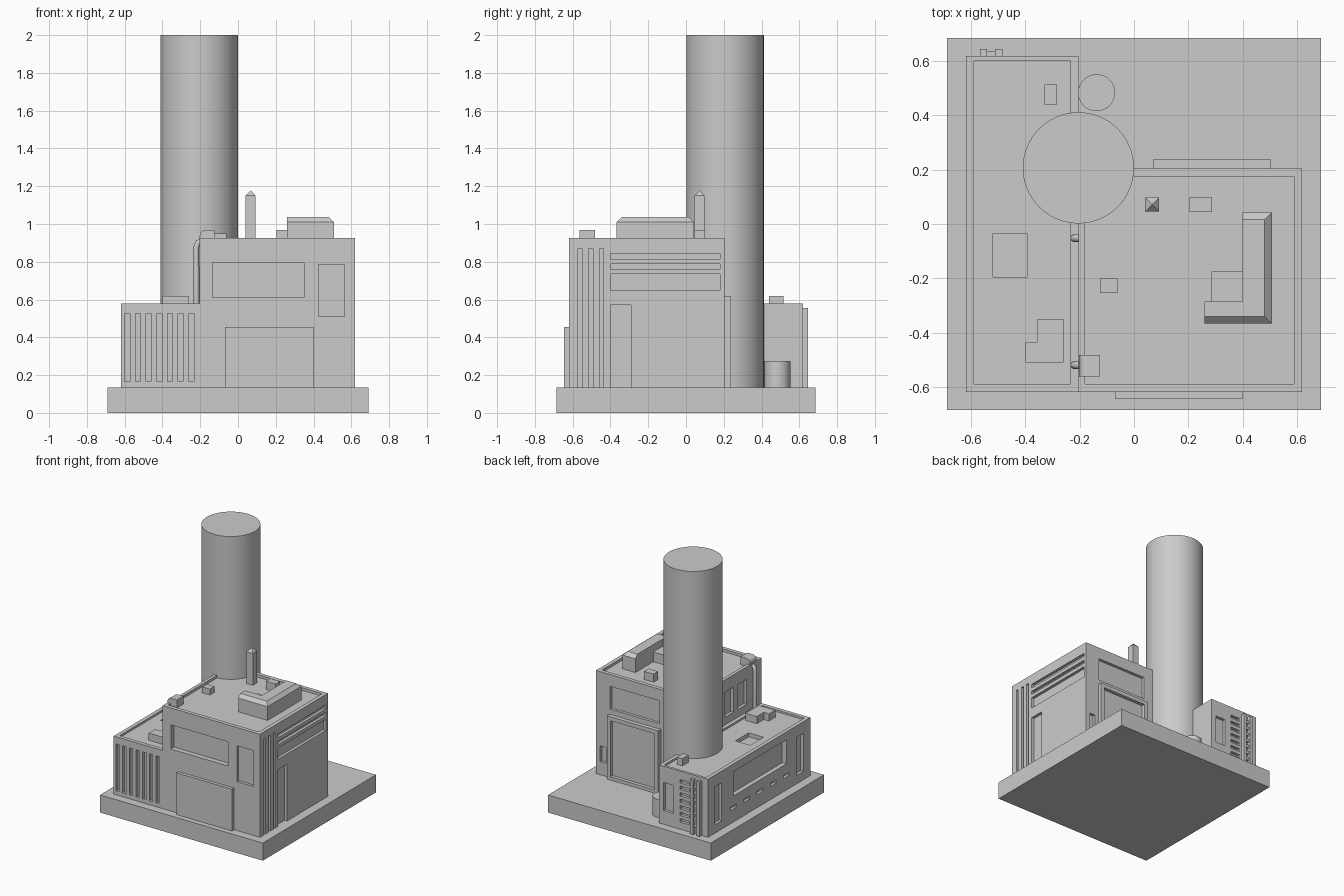
import bpy, bmesh
from mathutils import Vector

if "Cube" in bpy.data.objects:
    bpy.data.objects.remove(bpy.data.objects["Cube"])

grey = bpy.data.materials.new("plain_grey")
grey.use_nodes = True
grey.diffuse_color = (0.6, 0.6, 0.6, 1)
grey.node_tree.nodes["Principled BSDF"].inputs["Base Color"].default_value = (0.6, 0.6, 0.6, 1)


def finish(name, bm):
    bmesh.ops.recalc_face_normals(bm, faces=bm.faces)
    mesh = bpy.data.meshes.new(name)
    bm.to_mesh(mesh)
    bm.free()
    mesh.materials.append(grey)
    ob = bpy.data.objects.new(name, mesh)
    bpy.context.collection.objects.link(ob)
    return ob


def boxes(name, spans):
    """Each span is (x0, x1, y0, y1, z0, z1)."""
    bm = bmesh.new()
    for x0, x1, y0, y1, z0, z1 in spans:
        verts = bmesh.ops.create_cube(bm, size=1)["verts"]
        bmesh.ops.scale(bm, vec=(x1 - x0, y1 - y0, z1 - z0), verts=verts)
        bmesh.ops.translate(bm, vec=((x0 + x1) / 2, (y0 + y1) / 2, (z0 + z1) / 2), verts=verts)
    return finish(name, bm)


def loft(name, sections):
    """Join matching outlines, each (points, z), into a closed solid."""
    bm = bmesh.new()
    rings = [[bm.verts.new((x, y, z)) for x, y in pts] for pts, z in sections]
    for a, b in zip(rings, rings[1:]):
        for i in range(len(a)):
            j = (i + 1) % len(a)
            bm.faces.new((a[i], a[j], b[j], b[i]))
    bm.faces.new(rings[0])
    bm.faces.new(rings[-1])
    return finish(name, bm)


def cylinder(name, x, y, r, z0, z1):
    bpy.ops.mesh.primitive_cylinder_add(vertices=64, radius=r, depth=z1 - z0,
                                        location=(x, y, (z0 + z1) / 2))
    ob = bpy.context.object
    ob.name = name
    ob.data.materials.append(grey)
    bpy.ops.object.shade_smooth_by_angle()


def carve(ob, spans):
    cutter = boxes("cutter", spans)
    cutter.hide_render = True
    mod = ob.modifiers.new("recesses", "BOOLEAN")
    mod.operation, mod.solver, mod.object = "DIFFERENCE", "EXACT", cutter
    bpy.context.view_layer.objects.active = ob
    bpy.ops.object.modifier_apply(modifier=mod.name)
    bpy.data.objects.remove(cutter)


G = 0.135    # top of the base slab
W = 0.62     # half width of the buildings
P = -0.205   # wall between the two buildings
D = 0.022    # recess depth
O = 0.7      # outside limit of the cutters

boxes("base_slab", [(-0.69, 0.69, -0.685, 0.685, 0, G)])

# Tall hall: roof tray, windows, louvres and doors
hall = boxes("tall_hall", [(P, W, -W, 0.205, G - 0.01, 0.925)])
cuts = [(-0.18, 0.59, -0.59, 0.175, 0.905, 1),
        (-0.135, 0.35, -O, -W + 0.04, 0.61, 0.795),
        (0.425, 0.565, -O, -W + D, 0.51, 0.785),
        (W - D, O, -0.4, -0.29, G, 0.57),
        (0.08, 0.5, 0.205 - D, 0.3, 0.66, 0.835),
        (0.535, 0.585, 0.205 - D, 0.3, 0.235, 0.355)]
cuts += [(W - D, O, y, y + 0.022, G, 0.87) for y in (-0.572, -0.515, -0.458)]
cuts += [(W - D, O, -0.4, 0.18, a, b) for a, b in ((0.65, 0.735), (0.762, 0.788), (0.815, 0.845))]
cuts += [(-0.3, P + D, y, y + 0.1, 0.64, 0.83) for y in (-0.44, -0.28, -0.14)]
carve(hall, cuts)

boxes("front_door_panel", [(-0.07, 0.4, -0.645, -W + 0.01, G - 0.01, 0.455)])
door = boxes("back_door_frame", [(0.07, 0.505, 0.2, 0.237, G - 0.01, 0.62)])
carve(door, [(0.1, 0.475, 0.21, 0.3, 0.16, 0.59)])

# Low wing: roof tray, hatch, front grooves, side windows, back louvres
wing = boxes("low_wing", [(-W, P, -W, W, G - 0.01, 0.58)])
cuts = [(-0.59, -0.235, -0.59, 0.6, 0.565, O),
        (-O, -W + 0.035, -0.33, 0.31, 0.335, 0.52),
        (-0.33, -0.245, W - D, O, 0.24, 0.455)]
cuts += [(-0.6 + 0.0565 * i, -0.573 + 0.0565 * i, -O, -W + D, 0.165, 0.525) for i in range(7)]
cuts += [(-O, -W + D, y, y + 0.08, 0.2, 0.49) for y in (-0.535, 0.455)]
cuts += [(-O, -W + D, y, y + 0.07, 0.235, 0.26) for y in (-0.365, -0.205, -0.045, 0.115, 0.275)]
cuts += [(-0.465, -0.385, W - D, O, 0.19 + 0.05 * i, 0.215 + 0.05 * i) for i in range(7)]
carve(wing, cuts)
carve(wing, [(-0.52, -0.395, -0.195, -0.035, 0.535, O)])

# Ladder on the back of the wing
ladder = [(x, x + 0.027, 0.61, 0.645, G, 0.555) for x in (-0.568, -0.512)]
ladder += [(-0.545, -0.508, 0.61, 0.635, 0.19 + 0.05 * i, 0.215 + 0.05 * i) for i in range(7)]
boxes("back_ladder", ladder)

cylinder("chimney", P, 0.207, 0.205, G - 0.01, 2.0)
cylinder("storage_tank", -0.138, 0.484, 0.068, G - 0.01, 0.275)

# Wing roof units
boxes("wing_roof_box", [(-0.33, -0.283, 0.44, 0.515, 0.55, 0.62)])
loft("wing_roof_unit", [([(-0.4, -0.51), (-0.26, -0.51), (-0.26, -0.35), (-0.355, -0.35),
                          (-0.355, -0.435), (-0.4, -0.435)], z) for z in (0.55, 0.62)])

# Hall roof units
fan = boxes("fan_unit", [(-0.07, 0.175, -0.34, -0.12, 0.9, 0.977)])
carve(fan, [(-0.045, 0.15, -0.172, -0.145, 0.955, 1), (-0.045, 0.15, -0.315, -0.285, 0.955, 1),
            (0.037, 0.067, -0.286, -0.171, 0.955, 1)])
boxes("fan_side_box", [(-0.125, -0.06, -0.255, -0.2, 0.9, 0.95)])
boxes("small_roof_box", [(0.205, 0.287, 0.045, 0.1, 0.9, 0.967)])
boxes("duct_inner_box", [(0.285, 0.41, -0.295, -0.175, 0.9, 0.98)])


def duct_outline(s):
    return [(0.26, -0.367 + s), (0.508 - s, -0.367 + s), (0.508 - s, 0.042 - s),
            (0.4, 0.042 - s), (0.4, -0.285), (0.26, -0.285)]


loft("corner_duct", [(duct_outline(0), 0.9), (duct_outline(0), 1.01), (duct_outline(0.026), 1.036)])


def square(r):
    return [(0.067 + r * a, 0.072 + r * b) for a, b in ((-1, -1), (1, -1), (1, 1), (-1, 1))]


loft("roof_spire", [(square(0.026), 0.9), (square(0.026), 1.15), (square(0.001), 1.177)])

# Rounded vent box and the pipes on the wall beside it
vent = boxes("vent_box", [(-0.203, -0.125, -0.563, -0.483, 0.88, 0.967)])
bm = bmesh.new()
bm.from_mesh(vent.data)
edge = [e for e in bm.edges if all(v.co.x < -0.2 and v.co.z > 0.95 for v in e.verts)]
bmesh.ops.bevel(bm, geom=edge, offset=0.03, segments=5, profile=0.5, affect="EDGES")
bm.to_mesh(vent.data)
bm.free()

for name, y in (("front_wall_pipe", -0.52), ("rear_wall_pipe", -0.052)):
    curve = bpy.data.curves.new(name, "CURVE")
    curve.dimensions = "3D"
    curve.bevel_depth, curve.bevel_resolution, curve.use_fill_caps = 0.015, 2, True
    path = [(-0.22, 0.55), (-0.22, 0.88), (-0.213, 0.9), (-0.19, 0.91)]
    spline = curve.splines.new("POLY")
    spline.points.add(len(path) - 1)
    for point, (x, z) in zip(spline.points, path):
        point.co = Vector((x, y, z, 1))
    curve.materials.append(grey)
    bpy.context.collection.objects.link(bpy.data.objects.new(name, curve))
